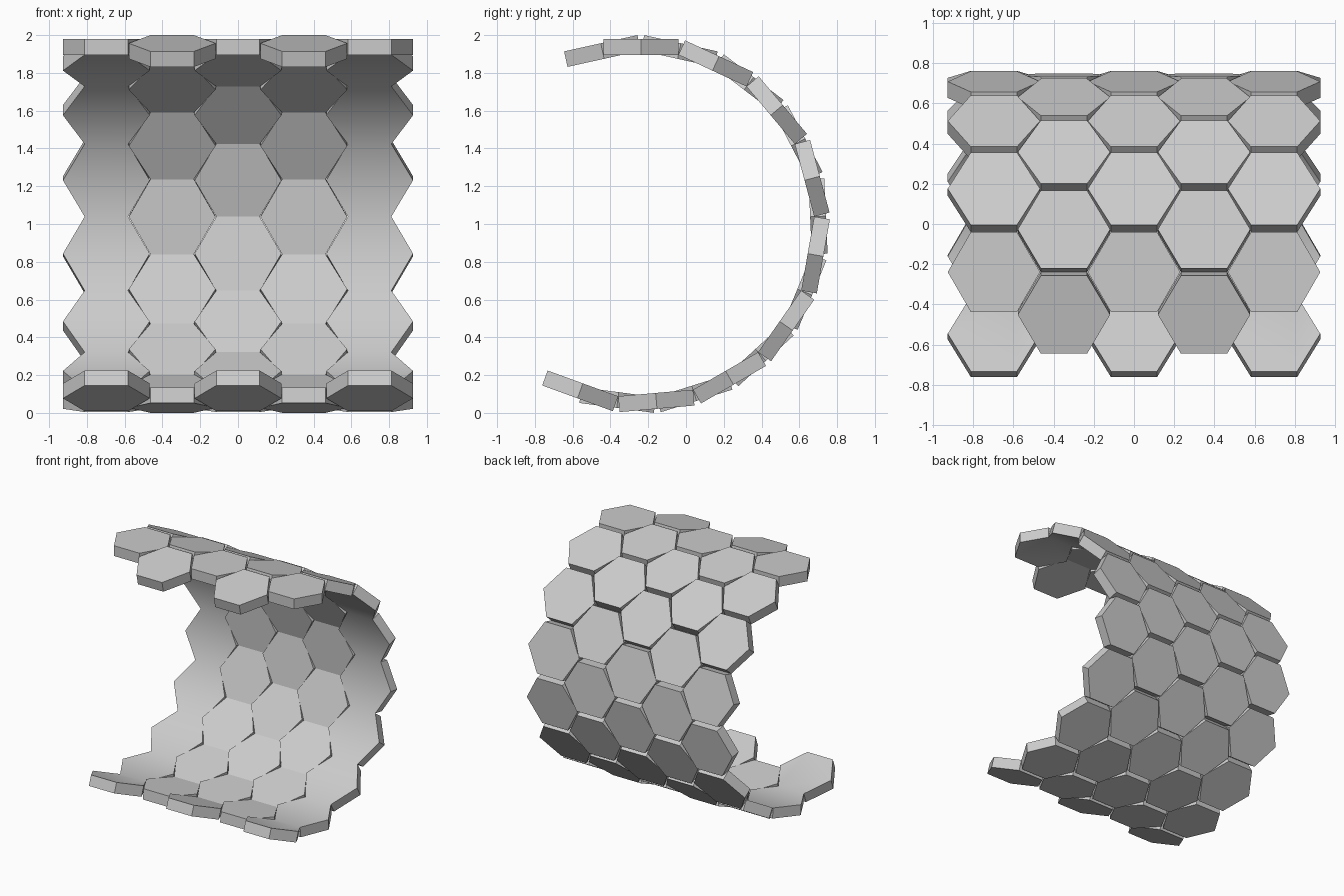
import bpy
import bmesh
from math import radians, tan, cos, sin
from mathutils import Matrix, Vector

cube = bpy.data.objects.get("Cube")
if cube:
    bpy.data.objects.remove(cube, do_unlink=True)

STEP = 25.0                    # degrees between tiles in a column
OUTER, INNER = 0.981, 0.897    # radii of the outer and inner tile faces
CENTRE = Vector((0, -0.239, 0.999))
APOTHEM = INNER * tan(radians(STEP / 2))   # tiles touch at their inner edges
CORNER = APOTHEM / cos(radians(30))
SPACING = 0.3485
TILES = 9

grey = bpy.data.materials.new("light grey")
grey.use_nodes = True
grey.diffuse_color = (0.6, 0.6, 0.6, 1)
grey.node_tree.nodes["Principled BSDF"].inputs["Base Color"].default_value = (0.6, 0.6, 0.6, 1)


def add_tile(bm, x, degrees):
    """Add one hexagonal plate on the arc and return its inner face."""
    a = radians(degrees)
    across, out = Vector((0, -sin(a), cos(a))), Vector((0, cos(a), sin(a)))
    rings = []
    for radius in (INNER, OUTER):
        ring = []
        for k in range(6):
            t = radians(60 * k)
            p = CENTRE + out * radius + across * CORNER * sin(t)
            ring.append(bm.verts.new(p + Vector((x + CORNER * cos(t), 0, 0))))
        rings.append(ring)
    low, high = rings
    inner = bm.faces.new(low)
    faces = [inner, bm.faces.new(high)]
    for k in range(6):
        n = (k + 1) % 6
        faces.append(bm.faces.new((low[k], low[n], high[n], high[k])))
    bmesh.ops.recalc_face_normals(bm, faces=faces)
    return inner


def add_column(name, index):
    bm = bmesh.new()
    start = 102.5 if index % 2 else 90.0
    inner = [add_tile(bm, index * SPACING, start - STEP * i) for i in range(TILES)]
    # The inside of the two end columns is one smooth, continuous strip
    if abs(index) == 2:
        bmesh.ops.split_edges(bm, edges=[e for f in inner for e in f.edges])
        bmesh.ops.remove_doubles(bm, verts=[v for f in inner for v in f.verts], dist=0.001)
        for f in inner:
            if f.is_valid:
                f.smooth = True
    mesh = bpy.data.meshes.new(name)
    bm.to_mesh(mesh)
    bm.free()
    mesh.materials.append(grey)
    bpy.context.collection.objects.link(bpy.data.objects.new(name, mesh))


# Five staggered columns of tiles form the curved shell
names = ("right_end", "right_inner", "middle", "left_inner", "left_end")
for i, name in enumerate(names):
    add_column(name + "_tile_column", i - 2)
